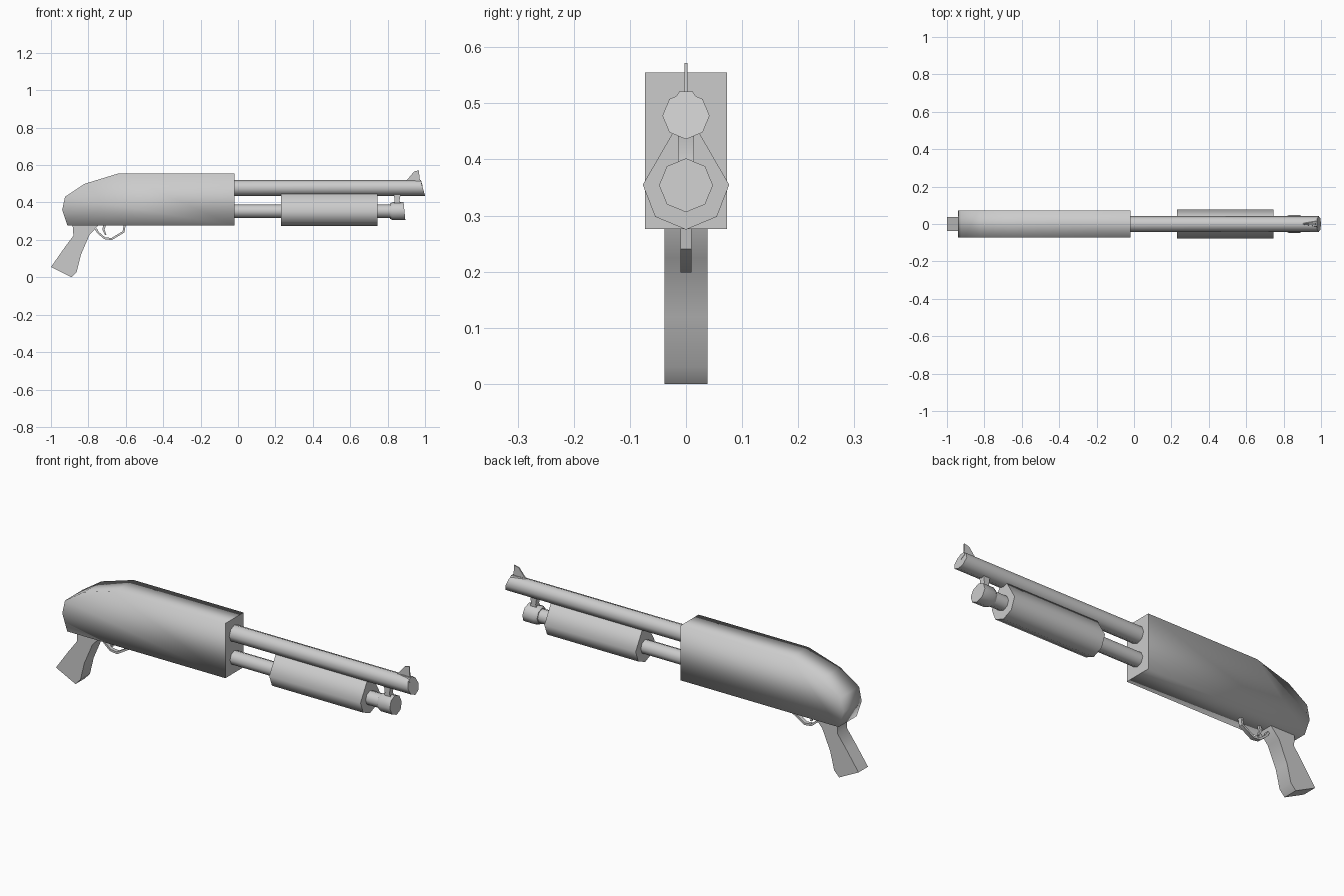
import bpy, bmesh, math

if "Cube" in bpy.data.objects:
    bpy.data.objects.remove(bpy.data.objects["Cube"])


def loft(name, rings, angle=None, flat_x=None):
    """Skin a stack of matching rings, cap both ends and shade the result."""
    bm = bmesh.new()
    loops = [[bm.verts.new(p) for p in ring] for ring in rings]
    n = len(loops[0])
    for a, b in zip(loops, loops[1:]):
        for i in range(n):
            j = (i + 1) % n
            bm.faces.new((a[i], a[j], b[j], b[i]))
    bm.faces.new(loops[0][::-1])
    bm.faces.new(loops[-1])
    bmesh.ops.recalc_face_normals(bm, faces=bm.faces)
    mesh = bpy.data.meshes.new(name)
    bm.to_mesh(mesh)
    bm.free()
    ob = bpy.data.objects.new(name, mesh)
    bpy.context.collection.objects.link(ob)
    bpy.context.view_layer.objects.active = ob
    bpy.ops.object.select_all(action='DESELECT')
    ob.select_set(True)
    if angle:
        bpy.ops.object.shade_smooth_by_angle(angle=math.radians(angle))
    else:
        # soft all round, except a crisp end face at flat_x
        for f in mesh.polygons:
            f.use_smooth = flat_x is None or abs(f.center.x - flat_x) > 0.001
    return ob


def side_profile(name, pts, half, **kw):
    """Extrude an (x, z) outline across the width."""
    return loft(name, [[(x, y, z) for x, z in pts] for y in (-half, half)], **kw)


def section(pts, x, slant=0.0, zref=0.0):
    """Place a (y, z) cross-section at x, leaning back with height."""
    return [(x - slant * (z - zref), y, z) for y, z in pts]


def octagon(r, zc):
    return [(r * math.cos(i * math.pi / 4), zc + r * math.sin(i * math.pi / 4))
            for i in range(8)]


# Receiver with sloping rear
side_profile("receiver", [(-0.02, 0.276), (-0.02, 0.555), (-0.64, 0.555),
                          (-0.82, 0.50), (-0.925, 0.43), (-0.94, 0.36),
                          (-0.912, 0.276)], 0.073, flat_x=-0.02)

# Pistol grip
side_profile("grip", [(-0.885, 0.29), (-0.88, 0.222), (-0.93, 0.155),
                      (-1.0, 0.055), (-0.89, 0.0), (-0.862, 0.03),
                      (-0.84, 0.12), (-0.795, 0.225), (-0.745, 0.28),
                      (-0.745, 0.29)], 0.038, angle=50)

# Barrel with slanted muzzle
bore = octagon(0.042, 0.478)
loft("barrel", [section(bore, -0.03), section(bore, 1.0, 0.28, 0.436)], angle=50)

# Magazine tube and its end cap
tube = octagon(0.036, 0.354)
loft("magazine_tube", [section(tube, -0.03), section(tube, 0.83)], angle=50)
loft("magazine_cap", [section(octagon(0.04, 0.354), 0.812),
                      section(octagon(0.048, 0.354), 0.828),
                      section(octagon(0.048, 0.354), 0.89, 0.1, 0.354)], angle=50)

# Lug joining the cap to the barrel
side_profile("barrel_lug", [(0.832, 0.385), (0.838, 0.41), (0.832, 0.45),
                            (0.87, 0.45), (0.864, 0.41), (0.872, 0.385)],
             0.014, angle=50)

# Pump fore-end
right = [(0.055, 0.298), (0.077, 0.355), (0.025, 0.445)]
pump = [(0, 0.275)] + right + [(-y, z) for y, z in reversed(right)]
loft("fore_end", [section(pump, 0.23), section(pump, 0.745)], angle=62)

# Front sight: tapered base and thin blade
base = [(0.012, 0.521), (0.022, 0.505), (0, 0.485), (-0.022, 0.505), (-0.012, 0.521)]
loft("sight_base", [section([(y * 0.2, z) for y, z in base], 0.90),
                    section(base, 0.988, 0.28, 0.485)], angle=50)
side_profile("sight_blade", [(0.89, 0.51), (0.905, 0.522), (0.942, 0.566),
                             (0.968, 0.572), (0.97, 0.53), (0.978, 0.505)],
             0.003, angle=30)

# Trigger guard strip and trigger
outer = [(-0.765, 0.255), (-0.752, 0.235), (-0.715, 0.204), (-0.675, 0.199),
         (-0.607, 0.24), (-0.60, 0.285)]
inner = [(-0.61, 0.285), (-0.617, 0.246), (-0.677, 0.21), (-0.711, 0.214),
         (-0.744, 0.242), (-0.755, 0.262)]
side_profile("trigger_guard", outer + inner, 0.01, angle=50)
side_profile("trigger", [(-0.72, 0.285), (-0.725, 0.255), (-0.71, 0.225),
                         (-0.704, 0.227), (-0.713, 0.255), (-0.705, 0.285)],
             0.006, angle=50)
